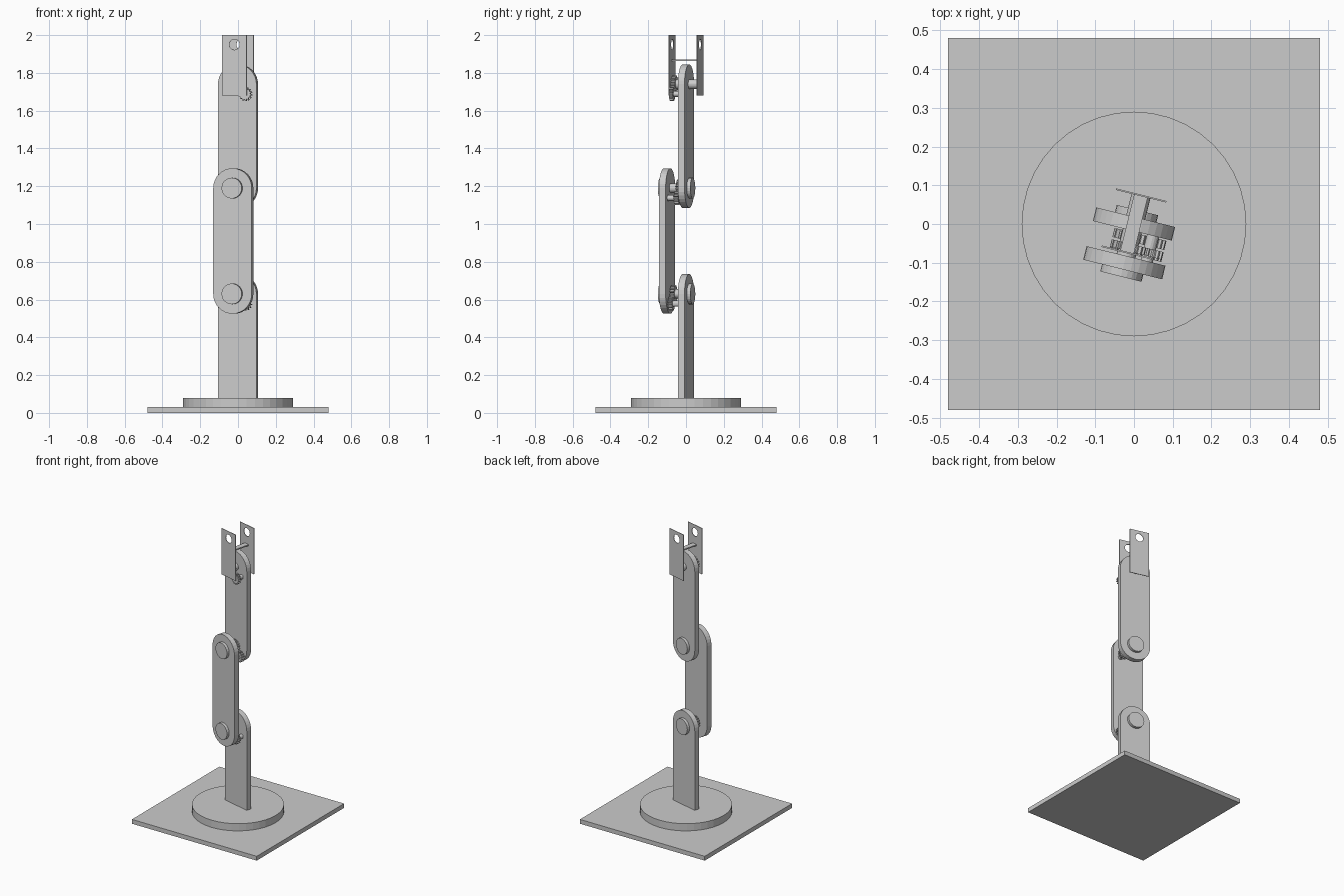
import bpy, bmesh, math
from mathutils import Matrix

if "Cube" in bpy.data.objects:
    bpy.data.objects.remove(bpy.data.objects["Cube"])

gray = bpy.data.materials.new("plain gray")
gray.diffuse_color = (0.6, 0.6, 0.6, 1)
gray.use_nodes = True
gray.node_tree.nodes["Principled BSDF"].inputs["Base Color"].default_value = gray.diffuse_color
TURN = Matrix.Rotation(math.radians(-14), 4, 'Z')   # arm is swivelled on its base
R, T = 0.105, 0.018                                 # link half width, half thickness
Z1, Z2, Z3 = 0.63, 1.19, 1.74                       # joint heights
D = -0.103                                          # depth of the middle link


def prism(name, pts, y0, y1, matrix=TURN):
    """Extrude an (x, z) outline from depth y0 to y1."""
    bm = bmesh.new()
    a = [bm.verts.new((x, y0, z)) for x, z in pts]
    b = [bm.verts.new((x, y1, z)) for x, z in pts]
    bm.faces.new(a)
    bm.faces.new(b[::-1])
    for i in range(len(pts)):
        j = (i + 1) % len(pts)
        bm.faces.new((a[j], a[i], b[i], b[j]))
    bmesh.ops.recalc_face_normals(bm, faces=bm.faces)
    bm.transform(matrix)
    me = bpy.data.meshes.new(name)
    bm.to_mesh(me)
    bm.free()
    me.materials.append(gray)
    ob = bpy.data.objects.new(name, me)
    bpy.context.collection.objects.link(ob)
    return ob


def arc(x, z, r, a0=0, a1=360, n=32):
    steps = n if a1 - a0 == 360 else n + 1
    return [(x + r * math.cos(math.radians(a0 + (a1 - a0) * i / n)),
             z + r * math.sin(math.radians(a0 + (a1 - a0) * i / n))) for i in range(steps)]


def rect(x0, x1, z0, z1):
    return [(x0, z0), (x1, z0), (x1, z1), (x0, z1)]


def rod(name, x, z, r, y0, y1, n=24):
    return prism(name, arc(x, z, r, n=n), y0, y1)


def gear(name, x, z, r, teeth, y0, y1):
    pts = []
    for i in range(teeth):
        for f, q in ((0, r - 0.008), (0.4, r - 0.008), (0.55, r), (0.85, r)):
            a = (i + f) / teeth * math.tau
            pts.append((x + q * math.cos(a), z + q * math.sin(a)))
    return prism(name, pts, y0, y1)


# base plate and turntable
FLAT = Matrix.Rotation(math.radians(90), 4, 'X')
prism("base_plate", rect(-0.48, 0.48, -0.48, 0.48), 0, 0.03, FLAT)
prism("turntable", arc(0, 0, 0.29, n=40), 0.03, 0.08, FLAT)

# three links of the arm
prism("lower_link", [(-R, 0.08), (R, 0.08)] + arc(0, Z1, R, 0, 180, 16), -T, T)
for name, za, zb, y in (("middle_link", Z1, Z2, D), ("upper_link", Z2, Z3, 0)):
    prism(name, arc(0, zb, R, 0, 180, 16) + arc(0, za, R, 180, 360, 16), y - T, y + T)

# axles with end caps at the two lower joints
for name, z in (("lower", Z1), ("elbow", Z2)):
    rod(name + "_axle", 0, z, 0.025, D, 0)
    rod(name + "_front_cap", 0, z, 0.055, D - T - 0.019, D - T)
    rod(name + "_back_cap", 0, z, 0.055, T, T + 0.019)

# gear pairs: the pinion sits low on the right of each axle
GX, GZ = 0.055, -0.052
for name, z, y0, y1, s0, s1 in (("lower", Z1, -0.078, -0.056, -0.056, -T),
                                ("elbow", Z2, -0.046, -0.022, D + T, -0.046),
                                ("wrist", Z3, -0.072, -0.052, -0.052, -T)):
    gear(name + "_gear", 0, z, 0.046, 16, y0, y1)
    gear(name + "_pinion", GX, z + GZ, 0.037, 14, y0, y1)
    rod(name + "_pinion_shaft", GX, z + GZ, 0.016, s0, s1, 16)

# wrist axle and gripper bracket
rod("wrist_axle", 0, Z3, 0.025, -0.075, 0.075)
cutter = rod("hole_cutter", 0, 1.95, 0.028, -0.2, 0.2)
cutter.hide_render = True
for name, y in (("front_bracket_plate", -0.076), ("back_bracket_plate", 0.076)):
    ob = prism(name, rect(-0.067, 0.067, 1.68, 2.0), y - 0.002, y + 0.002)
    mod = ob.modifiers.new("hole", 'BOOLEAN')
    mod.operation, mod.solver, mod.object = 'DIFFERENCE', 'EXACT', cutter
    dg = bpy.context.evaluated_depsgraph_get()
    cut = bpy.data.meshes.new_from_object(ob.evaluated_get(dg))
    ob.modifiers.clear()
    ob.data = cut
bpy.data.objects.remove(cutter)

# thin bar joining the bracket plates
prism("bracket_bar", rect(-0.018, 0.018, 1.862, 1.87), -0.075, 0.075)
